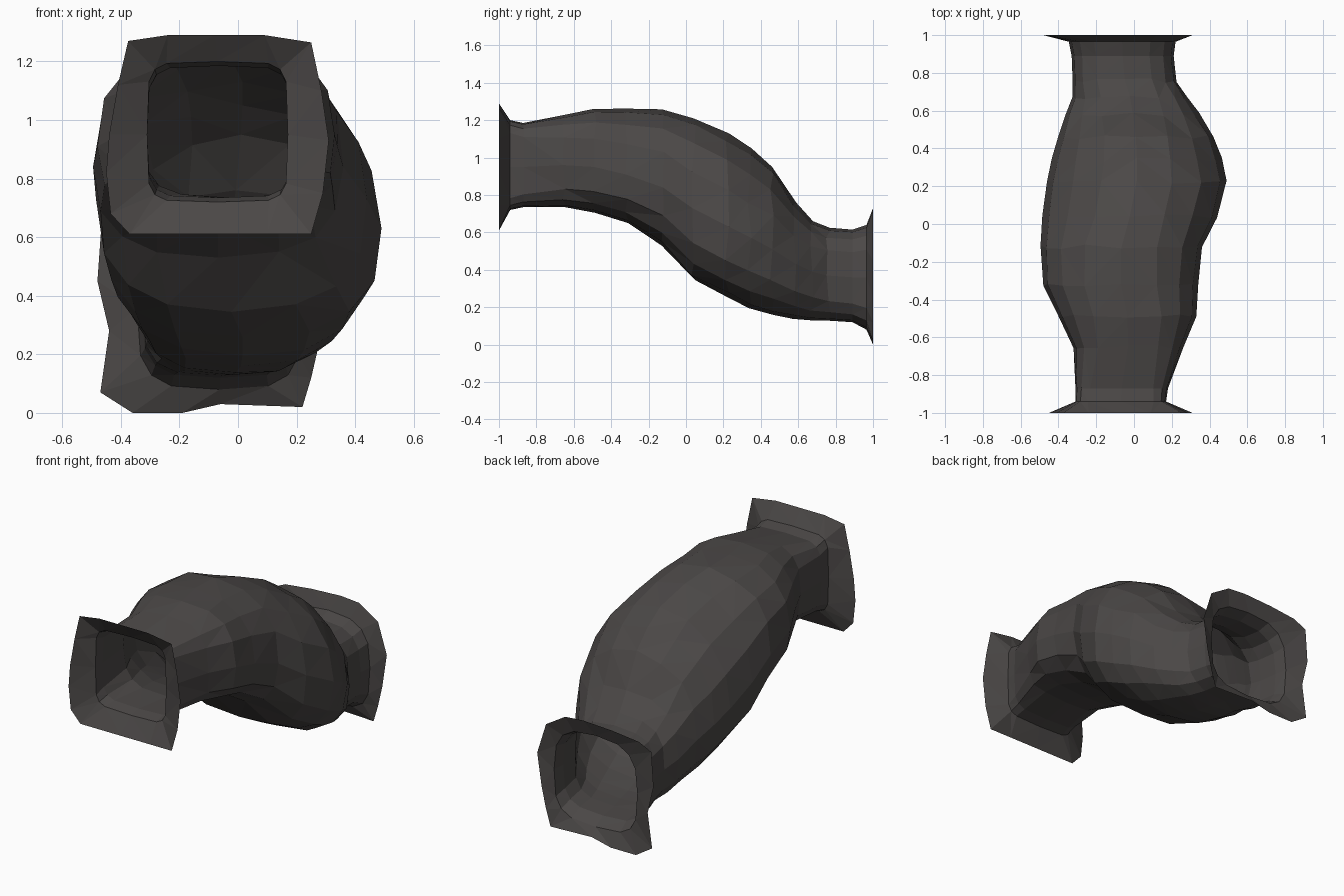
import bpy, bmesh, math, random

random.seed(4)
SIDES = 16

rock = bpy.data.materials.new("dark warm grey")
rock.diffuse_color = (0.070, 0.064, 0.062, 1)

# tunnel sections: y, x min, x max, z min, z widest, z max, squareness above, below
SECTIONS = [
    (-0.94, -0.31, 0.17, 0.72, 0.95, 1.20, 6.0, 6.0),
    (-0.87, -0.31, 0.18, 0.735, 0.95, 1.185, 5.0, 5.0),
    (-0.65, -0.32, 0.26, 0.735, 0.96, 1.23, 3.2, 3.4),
    (-0.49, -0.40, 0.33, 0.705, 0.95, 1.26, 2.7, 3.0),
    (-0.32, -0.48, 0.34, 0.65, 0.91, 1.262, 2.5, 2.8),
    (-0.12, -0.495, 0.36, 0.53, 0.84, 1.258, 2.4, 2.7),
    (0.04, -0.485, 0.44, 0.345, 0.73, 1.21, 2.1, 2.6),
    (0.22, -0.46, 0.49, 0.26, 0.63, 1.13, 2.05, 2.6),
    (0.34, -0.435, 0.465, 0.195, 0.57, 1.05, 2.05, 2.5),
    (0.46, -0.40, 0.42, 0.16, 0.51, 0.95, 2.15, 2.5),
    (0.58, -0.36, 0.345, 0.138, 0.43, 0.76, 2.5, 2.7),
    (0.67, -0.325, 0.28, 0.13, 0.39, 0.66, 2.8, 3.0),
    (0.76, -0.325, 0.225, 0.128, 0.37, 0.625, 3.0, 3.4),
    (0.89, -0.33, 0.21, 0.12, 0.36, 0.615, 3.0, 3.6),
    (0.965, -0.345, 0.22, 0.08, 0.36, 0.64, 3.0, 3.6),
]

# irregular flared rims, counter-clockwise from the right (x, z)
FRONT_RIM = [(.31, .93), (.285, 1.1), (.25, 1.265), (.09, 1.29), (-.08, 1.29),
             (-.24, 1.29), (-.375, 1.27), (-.41, 1.12), (-.44, .95), (-.45, .82),
             (-.435, .68), (-.37, .61), (-.1, .61), (.1, .61), (.25, .61), (.29, .75)]
BACK_RIM = [(.28, .25), (.31, .45), (.25, .64), (.12, .72), (0, .73),
            (-.2, .72), (-.38, .70), (-.465, .66), (-.48, .45), (-.44, .28),
            (-.47, .07), (-.36, 0), (-.19, 0), (-.06, .03), (.22, .02), (.25, .12)]


def section(y, x0, x1, z0, zm, z1, above, below):
    """Rounded-square ring, with slight roughness off the extreme points."""
    pts = []
    for i in range(SIDES):
        a = 2 * math.pi * i / SIDES
        c, s = math.cos(a), math.sin(a)
        n = above if s > 0 else below
        u = math.copysign(abs(c) ** (2 / n), c) if abs(c) > 1e-6 else 0
        v = math.copysign(abs(s) ** (2 / n), s) if abs(s) > 1e-6 else 0
        body = -0.8 < y < 0.85
        rough = 1 + (random.uniform(-0.012, 0.012) if i % 4 and body else 0)
        dy = random.uniform(-0.012, 0.012) if body else 0
        height = z1 - zm if v > 0 else zm - z0
        pts.append(((x0 + x1) / 2 + (x1 - x0) / 2 * u * rough, y + dy,
                    zm + height * v * rough))
    return pts


def loft(name, rings):
    bm = bmesh.new()
    rows = [[bm.verts.new(p) for p in r] for r in rings]
    for a, b in zip(rows, rows[1:]):
        for i in range(SIDES):
            j = (i + 1) % SIDES
            bm.faces.new((a[i], a[j], b[j], b[i]))
    bmesh.ops.recalc_face_normals(bm, faces=bm.faces)
    # outward normals on the open shell
    if bm.calc_volume(signed=True) < 0:
        bmesh.ops.reverse_faces(bm, faces=bm.faces)
    bmesh.ops.triangulate(bm, faces=bm.faces)
    me = bpy.data.meshes.new(name)
    bm.to_mesh(me)
    bm.free()
    me.materials.append(rock)
    ob = bpy.data.objects.new(name, me)
    bpy.context.collection.objects.link(ob)


body = [section(*s) for s in SECTIONS]
front = [(x, -1.0, z) for x, z in FRONT_RIM]
back = [(x, 1.0, z) for x, z in BACK_RIM]

# bulging sloped passage, open at both ends
loft("tunnel_body", body)
# flared mouths
loft("front_mouth", [front, body[0]])
loft("back_mouth", [body[-1], back])
